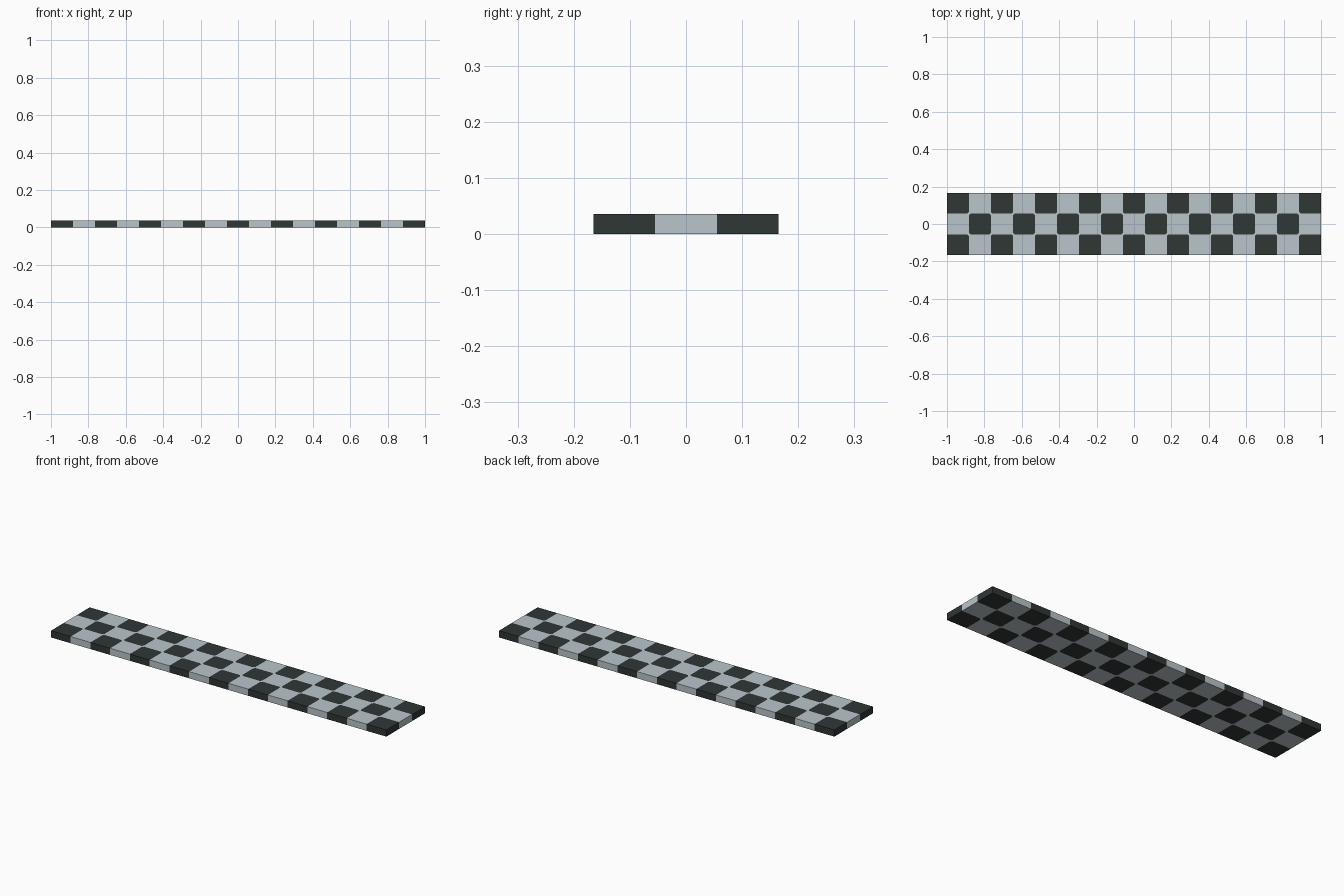
import bpy, bmesh
from mathutils import Vector

if "Cube" in bpy.data.objects:
    bpy.data.objects.remove(bpy.data.objects["Cube"])

L, W, H = 2.0, 0.33, 0.036      # slab size
NX, NY = 17, 3                  # checker squares
SX, SY = L / NX, W / NY


def material(name, rgb):
    m = bpy.data.materials.new(name)
    m.diffuse_color = (*rgb, 1)
    m.use_nodes = True
    m.node_tree.nodes["Principled BSDF"].inputs["Base Color"].default_value = m.diffuse_color
    return m


# Solid slab standing on the ground
bm = bmesh.new()
bmesh.ops.create_cube(bm, size=1)
bmesh.ops.scale(bm, vec=(L, W, H), verts=bm.verts)
bmesh.ops.translate(bm, vec=(0, 0, H / 2), verts=bm.verts)


def cut(point, normal):
    bmesh.ops.bisect_plane(bm, geom=bm.verts[:] + bm.edges[:] + bm.faces[:],
                           plane_co=point, plane_no=normal, dist=1e-5)


# Cut the checker squares all the way round
for i in range(1, NX):
    cut((-L / 2 + i * SX, 0, 0), (1, 0, 0))
for j in range(1, NY):
    cut((0, -W / 2 + j * SY, 0), (0, 1, 0))

# Clip the inner corners of the squares
inner = [v for v in bm.verts if abs(v.co.x) < L / 2 - 0.01 and abs(v.co.y) < W / 2 - 0.01]
bmesh.ops.bevel(bm, geom=inner, offset=0.009, segments=1, affect='VERTICES')

# Alternate dark and light squares; clipped corners stay light
bm.normal_update()
for f in bm.faces:
    c = f.calc_center_median() - f.normal * 0.001
    i, j = int((c.x + L / 2) / SX), int((c.y + W / 2) / SY)
    tiny = f.calc_area() < 0.001 and abs(f.normal.z) > 0.5
    f.material_index = 1 if tiny else (i + j) % 2

me = bpy.data.meshes.new("checkered_slab")
bm.to_mesh(me)
bm.free()
me.materials.append(material("charcoal", (0.028, 0.038, 0.036)))
me.materials.append(material("pale_grey", (0.49, 0.56, 0.59)))
bpy.context.collection.objects.link(bpy.data.objects.new("checkered_slab", me))
